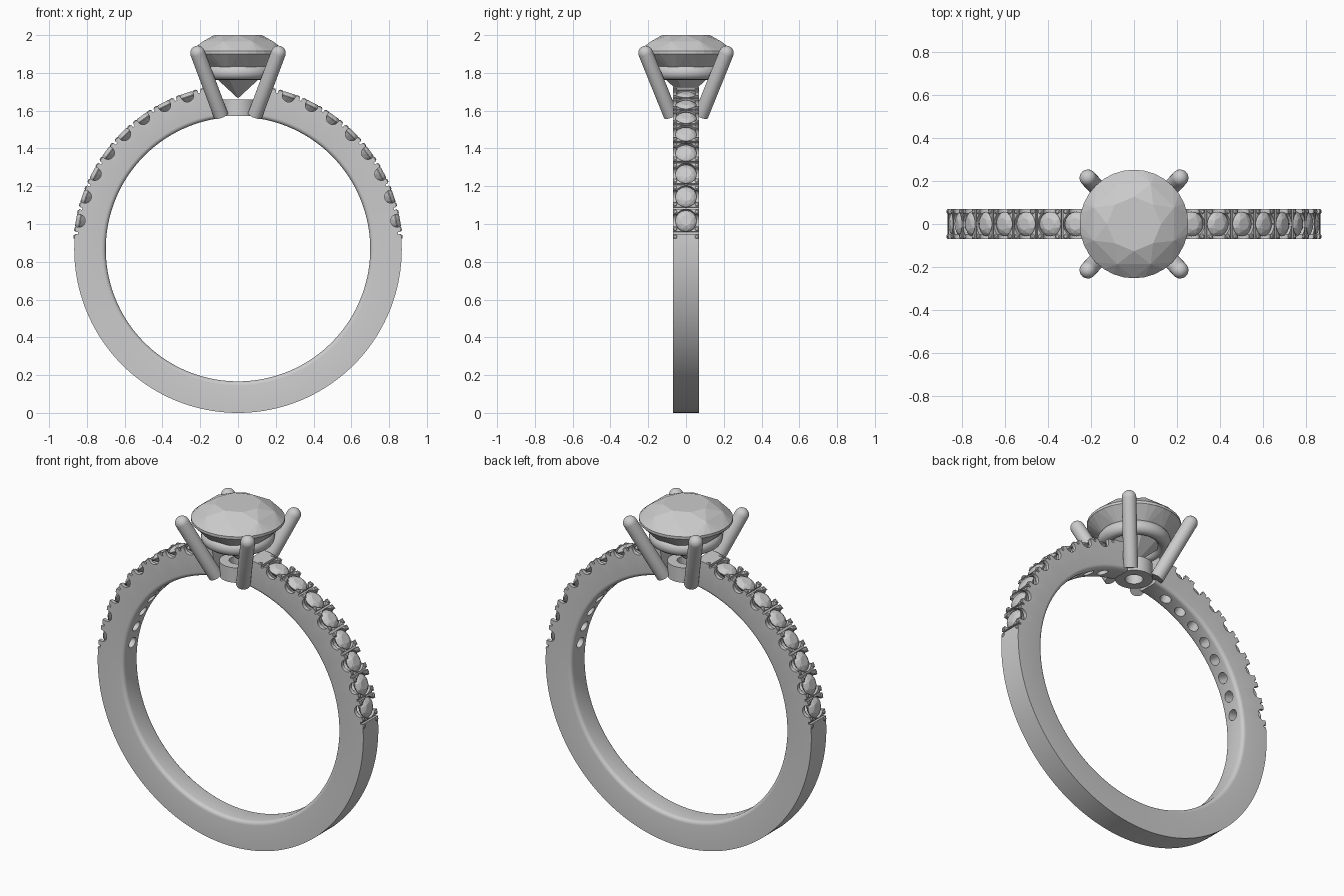
import bpy, bmesh
from math import sin, cos, pi, radians
from mathutils import Matrix, Vector

if "Cube" in bpy.data.objects:
    bpy.data.objects.remove(bpy.data.objects["Cube"])

CZ, R_OUT, R_IN, HALF_W = 0.867, 0.867, 0.70, 0.07
STEP = 8.8
STONES = [s * (18.3 + STEP * i) for s in (-1, 1) for i in range(8)]
GAPS = [s * (18.3 + STEP * (i - 0.5)) for s in (-1, 1) for i in range(9)]


def finish(name, bm, smooth=35):
    bmesh.ops.recalc_face_normals(bm, faces=bm.faces)
    me = bpy.data.meshes.new(name)
    bm.to_mesh(me)
    bm.free()
    ob = bpy.data.objects.new(name, me)
    bpy.context.collection.objects.link(ob)
    if smooth:
        smooth_shade(ob, smooth)
    return ob


def smooth_shade(ob, angle):
    bpy.ops.object.select_all(action='DESELECT')
    ob.select_set(True)
    bpy.context.view_layer.objects.active = ob
    bpy.ops.object.shade_smooth_by_angle(angle=radians(angle))


def on_band(deg, r):
    """Frame on the band: local z points outward, local x runs along the band."""
    return (Matrix.Translation((0, 0, CZ)) @ Matrix.Rotation(radians(deg), 4, 'Y')
            @ Matrix.Translation((0, 0, r)))


def lathe(bm, profile, n, mat=Matrix(), closed=False):
    rings = [[bm.verts.new(mat @ Vector((r * cos(2 * pi * k / n), r * sin(2 * pi * k / n), z)))
              for k in range(n)] for r, z in profile]
    pairs = list(zip(rings, rings[1:])) + ([(rings[-1], rings[0])] if closed else [])
    for a, b in pairs:
        for k in range(n):
            j = (k + 1) % n
            bm.faces.new((a[k], a[j], b[j], b[k]))
    if not closed:
        bm.faces.new(rings[0])
        bm.faces.new(rings[-1])


def gem(bm, mat, n_girdle):
    """Round brilliant of girdle radius 1, built as a convex hull."""
    rows = [(0.50, 0.37, 8, 0), (0.80, 0.235, 8, 0.5), (1.0, 0.03, n_girdle, 0),
            (1.0, -0.03, n_girdle, 0), (0.62, -0.43, 8, 0.5)]
    vs = [bm.verts.new(mat @ Vector((r * cos(2 * pi * (k + o) / n), r * sin(2 * pi * (k + o) / n), z)))
          for r, z, n, o in rows for k in range(n)]
    vs.append(bm.verts.new(mat @ Vector((0, 0, -0.96))))
    bmesh.ops.convex_hull(bm, input=vs)


def cut(ob, cutter):
    cutter.hide_render = True
    m = ob.modifiers.new("cut", 'BOOLEAN')
    m.operation, m.solver, m.object = 'DIFFERENCE', 'EXACT', cutter
    bpy.context.view_layer.objects.active = ob
    bpy.ops.object.modifier_apply(modifier=m.name)
    bpy.data.objects.remove(cutter)


# Band: open ring with rounded inner edges, gap under the head
bm = bmesh.new()
f = 0.022
prof = [(HALF_W, R_OUT), (HALF_W, R_IN + f)]
prof += [(HALF_W - f + f * cos(t), R_IN + f - f * sin(t)) for t in (pi / 8, pi / 4, 3 * pi / 8, pi / 2)]
prof += [(-y, r) for y, r in reversed(prof)]
N = 180
sections = []
for i in range(N + 1):
    a = radians(8 + 344 * i / N)
    sections.append([bm.verts.new((r * sin(a), y, CZ + r * cos(a))) for y, r in prof])
for s, t in zip(sections, sections[1:]):
    for k in range(len(prof)):
        j = (k + 1) % len(prof)
        bm.faces.new((s[k], s[j], t[j], t[k]))
bm.faces.new(sections[0])
bm.faces.new(sections[-1])
band = finish("band", bm, None)

# Stone seats with drilled holes
bm = bmesh.new()
for d in STONES:
    lathe(bm, [(0.031, -0.20), (0.031, -0.055), (0.06, -0.008), (0.06, 0.06)], 24, on_band(d, 0.85))
cut(band, finish("seat_cutter", bm, None))

# Side scallops beneath each stone
bm = bmesh.new()
for d in STONES:
    m = on_band(d, 0.856) @ Matrix.Rotation(pi / 2, 4, 'X')
    lathe(bm, [(0.034, -0.2), (0.034, 0.2)], 24, m)
cut(band, finish("scallop_cutter", bm, None))

# Thin grooves that split the metal between stones
bm = bmesh.new()
for d in GAPS:
    bmesh.ops.create_cube(bm, size=1, matrix=on_band(d, 0.88) @ Matrix.Diagonal((0.012, 0.3, 0.056, 1)))
cut(band, finish("groove_cutter", bm, None))
smooth_shade(band, 30)

# Small side stones
bm = bmesh.new()
for d in STONES:
    gem(bm, on_band(d, 0.85) @ Matrix.Scale(0.057, 4), 16)
finish("side_stones", bm, None)

# Bead prongs holding the side stones
bm = bmesh.new()
for d in GAPS:
    for s in (-1, 1):
        for y in (-0.058, 0.058):
            lathe(bm, [(0.011, -0.03), (0.011, 0.008), (0.007, 0.012)], 10,
                  on_band(d + s * 1.35, 0.861) @ Matrix.Translation((0, y, 0)))
finish("side_prongs", bm)

# Centre stone
bm = bmesh.new()
gem(bm, Matrix.Translation((0, 0, 1.907)) @ Matrix.Scale(0.252, 4), 32)
finish("centre_stone", bm, None)

# Head: base ring and rounded gallery ring
bm = bmesh.new()
lathe(bm, [(0.048, 1.572), (0.10, 1.572), (0.10, 1.66), (0.048, 1.66)], 48, closed=True)
finish("head_base", bm)
bm = bmesh.new()
lathe(bm, [(0.16 + 0.038 * cos(2 * pi * k / 16), 1.803 + 0.04 * sin(2 * pi * k / 16)) for k in range(16)],
      64, closed=True)
finish("gallery_ring", bm)

# Four splayed claws with domed tips
R = 0.039
for sx in (-1, 1):
    for sy in (-1, 1):
        bm = bmesh.new()
        p0, p1 = Vector((sx * 0.09, sy * 0.08, 1.575)), Vector((sx * 0.214, sy * 0.214, 1.905))
        axis = p1 - p0
        mat = Matrix.Translation(p0) @ axis.to_track_quat('Z', 'Y').to_matrix().to_4x4()
        dome = [(R * cos(t * pi / 12), axis.length + R * sin(t * pi / 12)) for t in (0, 1, 2, 3, 4, 5, 5.7)]
        lathe(bm, [(R, 0)] + dome, 24, mat)
        finish("claw_%s_%s" % ("left" if sx < 0 else "right", "front" if sy < 0 else "back"), bm)
